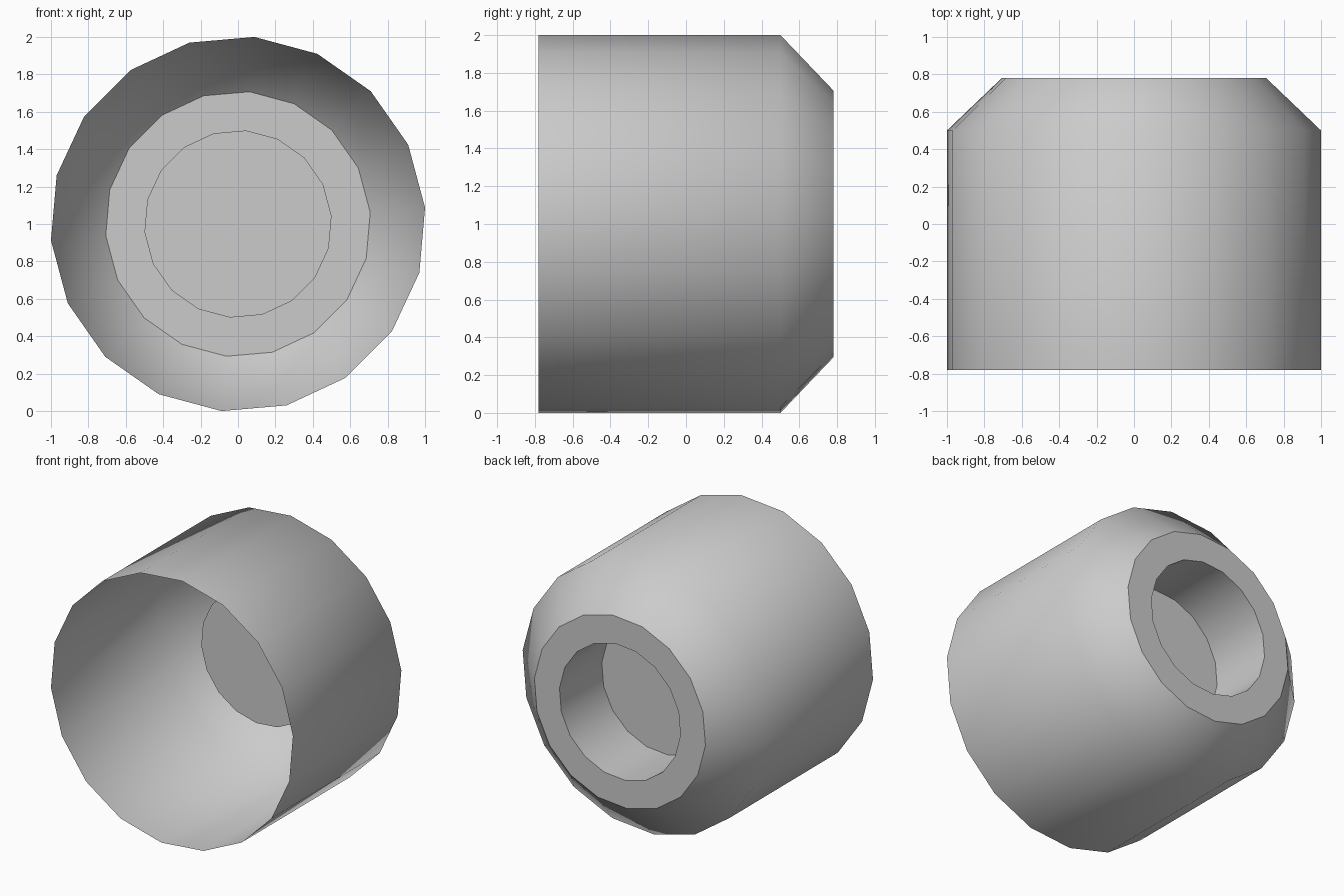
import bpy, bmesh, math

if "Cube" in bpy.data.objects:
    bpy.data.objects.remove(bpy.data.objects["Cube"])

SIDES = 18
R = 1 / math.cos(math.radians(5))

# Lathe profile (radius, y): open mouth, wall, bevelled shoulder, rim, recess
profile = [(R, -0.78), (R, 0.5), (R * 0.707, 0.78), (R * 0.5, 0.78), (R * 0.5, 0.28)]
bm = bmesh.new()


def ring(r, y):
    angles = [math.radians(5 + 360 / SIDES * i) for i in range(SIDES)]
    return [bm.verts.new((r * math.cos(a), y, 1 + r * math.sin(a))) for a in angles]


rings = [ring(r, y) for r, y in profile]
for k, (a, b) in enumerate(zip(rings, rings[1:])):
    for i in range(SIDES):
        j = (i + 1) % SIDES
        f = bm.faces.new((a[i], a[j], b[j], b[i]))
        f.smooth = k != 2

# Recess floor
bm.faces.new(rings[-1])

# Outward normals for the open shell: the wall must face away from the axis
bm.normal_update()
bm.faces.ensure_lookup_table()
wall = bm.faces[0]
c = wall.calc_center_median()
if wall.normal.x * c.x + wall.normal.z * (c.z - 1) < 0:
    bmesh.ops.reverse_faces(bm, faces=bm.faces[:])
# Floor faces out through the recess (+y)
bm.normal_update()
bm.faces.ensure_lookup_table()
if bm.faces[-1].normal.y < 0:
    bm.faces[-1].normal_flip()

# Sharp edges around the rim and recess floor
for loop in rings[2:]:
    for i in range(SIDES):
        bm.edges.get((loop[i], loop[(i + 1) % SIDES])).smooth = False

mesh = bpy.data.meshes.new("open_cup_shell")
bm.to_mesh(mesh)
bm.free()
obj = bpy.data.objects.new("open_cup_shell", mesh)
bpy.context.collection.objects.link(obj)
